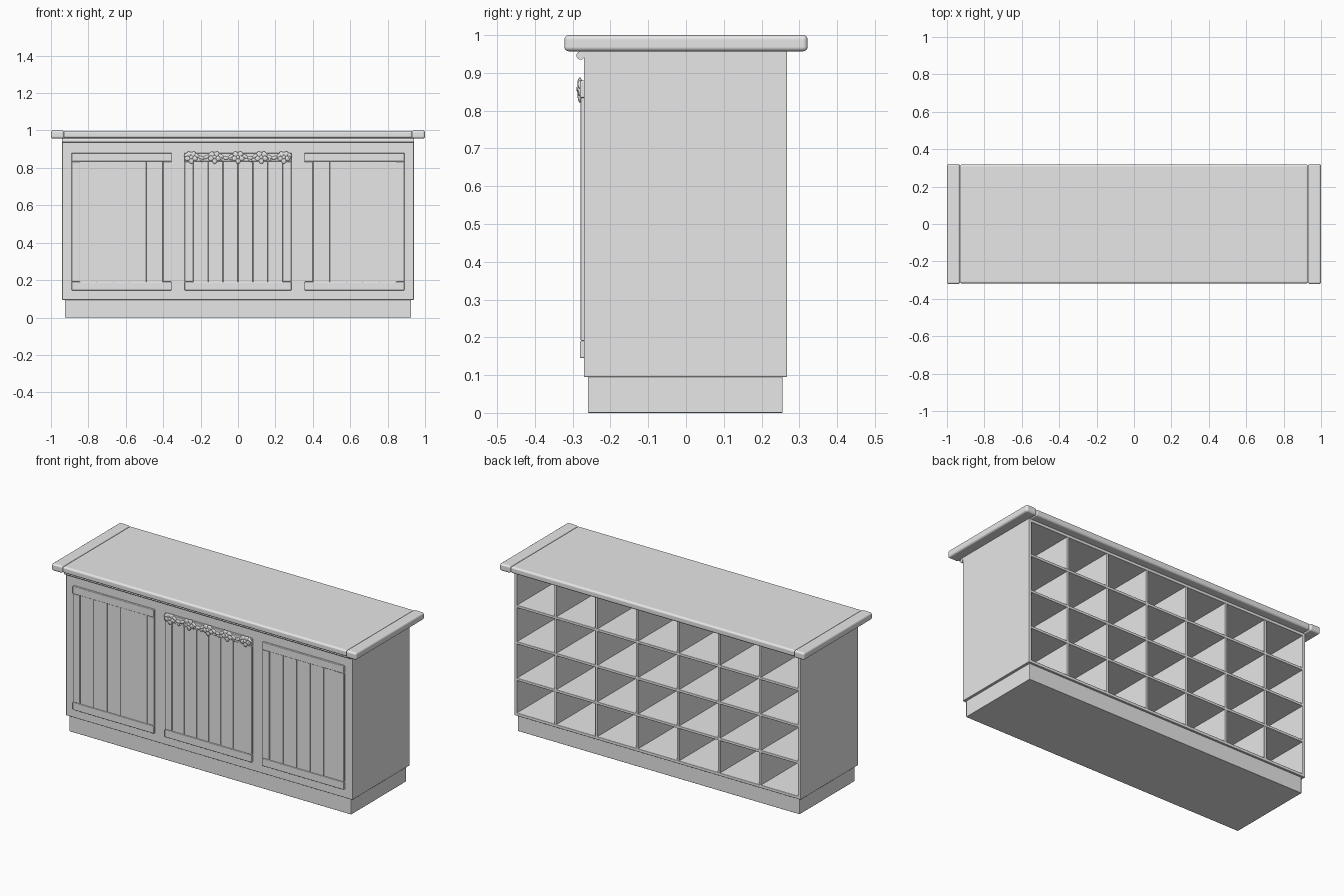
import bpy
import bmesh
import math
import random
from mathutils import Matrix, Vector

random.seed(4)

cube = bpy.data.objects.get("Cube")
if cube:
    bpy.data.objects.remove(cube, do_unlink=True)

grey = bpy.data.materials.new("plain_grey")
grey.use_nodes = True
GREY = (0.8, 0.8, 0.8, 1)
grey.diffuse_color = GREY
for node in grey.node_tree.nodes:
    if node.type == 'BSDF_PRINCIPLED':
        node.inputs["Base Color"].default_value = GREY


def finish(name, bm, smooth=True):
    """Turn a bmesh into a named, coloured object."""
    mesh = bpy.data.meshes.new(name)
    bm.to_mesh(mesh)
    bm.free()
    mesh.materials.append(grey)
    for poly in mesh.polygons:
        poly.use_smooth = smooth
    obj = bpy.data.objects.new(name, mesh)
    bpy.context.scene.collection.objects.link(obj)
    return obj


def box(name, x, y, z, bevel=0.003, segments=2):
    """Box given by its (low, high) range on each axis, with rounded edges."""
    bm = bmesh.new()
    spans = (x, y, z)
    size = [hi - lo for lo, hi in spans]
    centre = Vector([(lo + hi) / 2 for lo, hi in spans])
    bmesh.ops.create_cube(bm, size=1, matrix=Matrix.Translation(centre) @ Matrix.Diagonal((*size, 1)))
    obj = finish(name, bm)
    mod = obj.modifiers.new("rounded_edges", 'BEVEL')
    mod.width = bevel
    mod.segments = segments
    mod.harden_normals = True
    return obj


# Main measurements
HALF = 0.94
FRONT, BACK = -0.27, 0.268
BASE, TOP = 0.095, 0.96
BOARD = 0.018

# Plinth and carcass
box("plinth", (-0.925, 0.925), (-0.26, 0.256), (0, BASE + 0.005))
box("front_panel", (-HALF, HALF), (FRONT, FRONT + 0.02), (BASE, TOP))
box("floor_board", (-HALF, HALF), (FRONT + 0.005, BACK), (BASE, BASE + BOARD))
box("ceiling_board", (-HALF, HALF), (FRONT + 0.005, BACK), (TOP - BOARD, TOP))
for side, label in ((-1, "right"), (1, "left")):
    outer, inner = side * HALF, side * (HALF - BOARD)
    box(label + "_side", (min(outer, inner), max(outer, inner)), (FRONT, BACK), (BASE, TOP))

# Pigeonholes open to the back
COLUMNS, ROWS = 7, 4
for i in range(1, COLUMNS):
    x = -HALF + 2 * HALF * i / COLUMNS
    box(f"divider_{i}", (x - 0.008, x + 0.008), (FRONT + 0.01, BACK - 0.002), (BASE + 0.01, TOP - 0.01))
for j in range(1, ROWS):
    z = BASE + (TOP - BASE) * j / ROWS
    box(f"shelf_{j}", (-HALF + 0.01, HALF - 0.01), (FRONT + 0.01, BACK - 0.001), (z - 0.008, z + 0.008))

# Worktop with thicker end caps
box("worktop", (-0.932, 0.932), (-0.318, 0.318), (0.959, 0.998), 0.012, 4)
box("right_end_cap", (-1, -0.93), (-0.322, 0.322), (0.957, 1), 0.012, 4)
box("left_end_cap", (0.93, 1), (-0.322, 0.322), (0.957, 1), 0.012, 4)

# Rounded moulding under the worktop
bm = bmesh.new()
bmesh.ops.create_cone(bm, cap_ends=True, segments=16, radius1=0.011, radius2=0.011, depth=2 * HALF,
                      matrix=Matrix.Translation((0, -0.279, 0.946)) @ Matrix.Rotation(math.pi / 2, 4, 'Y'))
moulding = finish("front_moulding", bm)
for poly in moulding.data.polygons:
    poly.use_smooth = len(poly.vertices) == 4
box("moulding_backing", (-HALF, HALF), (-0.28, -0.245), (0.948, 0.96), 0.002)

# Planked doors, each framed by two rails and two stiles
LOW, HIGH, WIDTH = 0.145, 0.88, 0.046


def door(name, left, right, planks):
    box(name + "_top_rail", (left, right), (-0.281, -0.265), (HIGH - WIDTH, HIGH), 0.004)
    box(name + "_bottom_rail", (left, right), (-0.281, -0.265), (LOW, LOW + WIDTH), 0.004)
    for label, x in (("right", left), ("left", right - WIDTH)):
        box(f"{name}_{label}_stile", (x, x + WIDTH), (-0.279, -0.265), (LOW + WIDTH, HIGH - WIDTH))
    step = (right - left - 2 * WIDTH) / planks
    for i in range(planks):
        x = left + WIDTH + i * step
        face = -0.2755 + random.uniform(-0.001, 0.001)
        box(f"{name}_plank_{i + 1}", (x + 0.0007, x + step - 0.0007), (face, -0.265),
            (LOW + WIDTH - 0.002, HIGH - WIDTH + 0.002), 0.0015, 1)


door("right_door", -0.89, -0.355, 5)
door("middle_door", -0.286, 0.286, 6)
door("left_door", 0.355, 0.89, 5)

# Carved garland on the middle door: a wavy stem with leaves and flowers


def blob(bm, x, z, length, width, angle, y=-0.281, thick=0.006):
    place = Matrix.Translation((x, y, z)) @ Matrix.Rotation(angle, 4, 'Y')
    shape = Matrix.Diagonal((length, thick, width, 1))
    bmesh.ops.create_uvsphere(bm, u_segments=10, v_segments=6, radius=1, matrix=place @ shape)


bm = bmesh.new()
for x in (-0.25, -0.125, 0, 0.125, 0.245):
    for k in range(5):
        a = math.tau * k / 5 + 0.3
        blob(bm, x + 0.019 * math.cos(a), 0.857 - 0.019 * math.sin(a), 0.017, 0.013, a)
    blob(bm, x, 0.857, 0.01, 0.01, 0, -0.284)
finish("garland_flowers", bm)

bm = bmesh.new()
for i in range(22):
    x = -0.273 + 0.026 * i
    z = 0.865 + 0.012 * math.cos(x * math.tau / 0.125)
    slope = 0.6 * math.sin(x * math.tau / 0.125)
    blob(bm, x, z, 0.018, 0.009, slope)
    if i % 2:
        blob(bm, x, z - 0.012, 0.014, 0.006, slope + 0.7)
finish("garland_leaves", bm)
